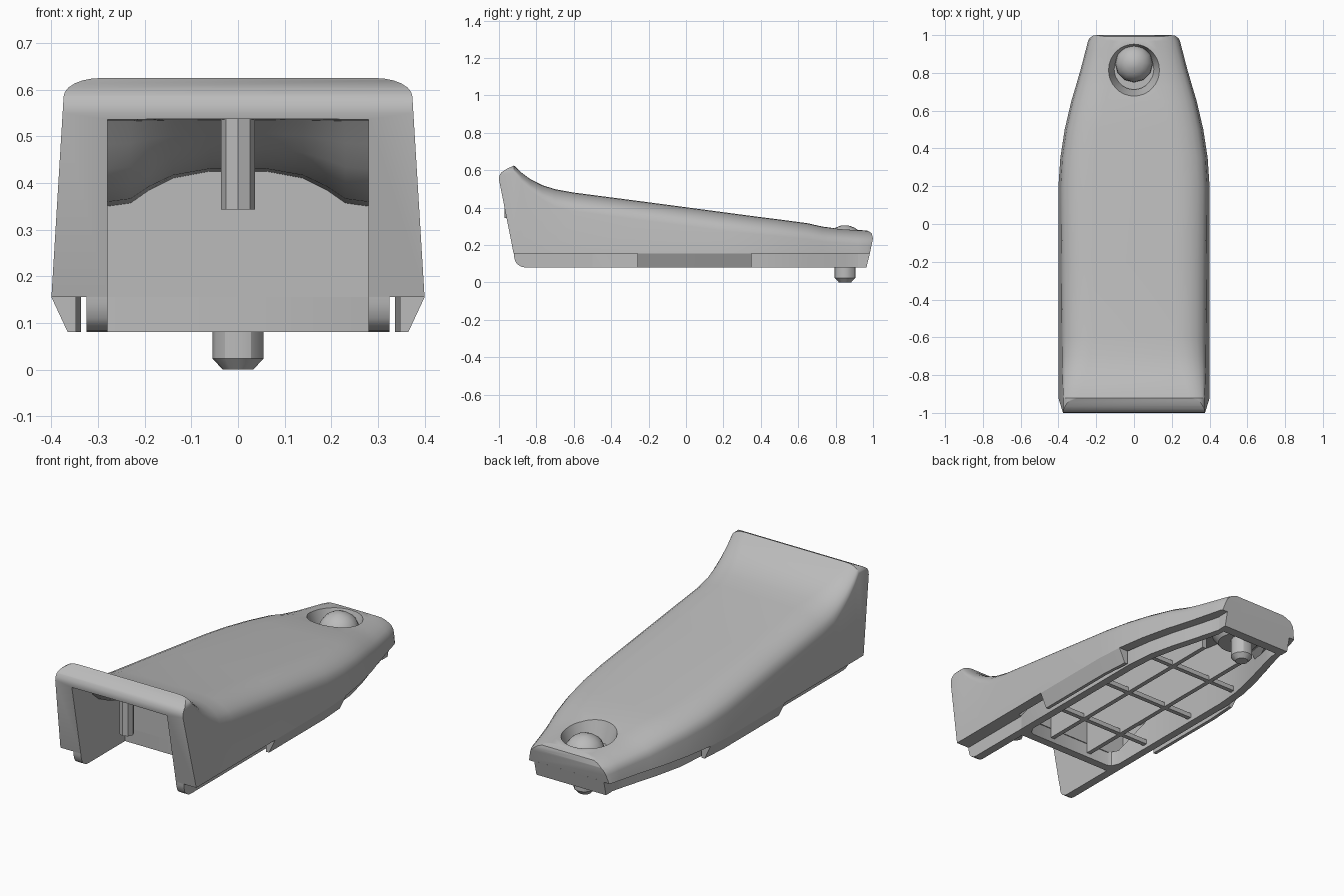
import bpy, bmesh
from math import cos, sin, pi
from mathutils import Vector

cube = bpy.data.objects.get("Cube")
if cube:
    bpy.data.objects.remove(cube, do_unlink=True)

grey = bpy.data.materials.new("plain grey")
grey.use_nodes = True
grey.diffuse_color = (0.5, 0.5, 0.5, 1)
grey.node_tree.nodes["Principled BSDF"].inputs["Base Color"].default_value = (0.5, 0.5, 0.5, 1)

# Body stations: y, crest height, half width, shoulder width, shoulder drop
STATIONS = [
    (-1.02, .625, .40, .08, .04), (-.92, .625, .40, .08, .04), (-.88, .587, .40, .09, .05),
    (-.83, .55, .40, .11, .06), (-.77, .52, .40, .13, .075), (-.7, .498, .40, .15, .095),
    (-.6, .48, .40, .17, .1), (-.2, .428, .40, .17, .1), (.2, .375, .40, .17, .1),
    (.35, .355, .39, .17, .095), (.5, .336, .367, .17, .09), (.65, .316, .332, .17, .085),
    (.73, .298, .308, .17, .08), (.82, .287, .282, .17, .075), (.92, .28, .256, .17, .075),
    (.97, .277, .243, .17, .075), (1.02, .275, .215, .16, .075)]


def station(y):
    for a, b in zip(STATIONS, STATIONS[1:]):
        if y <= b[0]:
            t = (y - a[0]) / (b[0] - a[0])
            return [p + (q - p) * t for p, q in zip(a, b)]
    return STATIONS[-1]


def finish(name, bm):
    bmesh.ops.recalc_face_normals(bm, faces=bm.faces)
    mesh = bpy.data.meshes.new(name)
    bm.to_mesh(mesh)
    bm.free()
    mesh.materials.append(grey)
    ob = bpy.data.objects.new(name, mesh)
    bpy.context.collection.objects.link(ob)
    return ob


def loft_mesh(sections, closed=False):
    """Skin equal-length closed sections; cap the ends unless closed."""
    bm = bmesh.new()
    rings = [[bm.verts.new(p) for p in s] for s in sections]
    pairs = list(zip(rings, rings[1:]))
    if closed:
        pairs.append((rings[-1], rings[0]))
    else:
        bm.faces.new(rings[0])
        bm.faces.new(rings[-1])
    n = len(rings[0])
    for a, b in pairs:
        for i in range(n):
            j = (i + 1) % n
            bm.faces.new((a[i], a[j], b[j], b[i]))
    return bm


def mirrored(half, y):
    """Full section from a right half listed bottom to top."""
    return [(x, y, z) for x, z in half] + [(-x, y, z) for x, z in reversed(half)]


def turned(name, y, profile, sides):
    """Vertical turned part at x = 0 from (radius, z) pairs."""
    rings = [[(r * cos(2 * pi * i / sides), y + r * sin(2 * pi * i / sides), z)
              for i in range(sides)] for r, z in profile]
    return finish(name, loft_mesh(rings))


def side_prism(name, x0, x1, profile):
    """Prism across x from a (y, z) outline."""
    return finish(name, loft_mesh([[(x, y, z) for y, z in profile] for x in (x0, x1)]))


def cut(target, cutter):
    mod = target.modifiers.new("cut", "BOOLEAN")
    mod.operation, mod.solver, mod.object = "DIFFERENCE", "EXACT", cutter
    bpy.context.view_layer.objects.active = target
    bpy.ops.object.modifier_apply(modifier=mod.name)
    bpy.data.objects.remove(cutter, do_unlink=True)


# Outer body with rounded shoulders and a flat lower edge
def body_section(y):
    _, top, w, rx, rz = station(y)
    tw = w - .025 * (top - .155) / .45
    half = [(w, .155)]
    for k in range(7):
        a = k * pi / 12
        half.append((tw - rx + rx * cos(a), top - rz + rz * sin(a)))
    return mirrored(half, y)


bm = loft_mesh([body_section(s[0]) for s in STATIONS])
bmesh.ops.recalc_face_normals(bm, faces=bm.faces)

# Trim the ends to the raked front, rounded lip and rounded tail
FRONT = [(-.922, .155), (-1, .55), (-.998, .57), (-.988, .587), (-.965, .603), (-.92, .625)]
BACK = [(.97, .277), (.993, .262), (1, .235), (.985, .165), (.965, .08)]
for chain in (FRONT, BACK):
    for (ya, za), (yb, zb) in zip(chain, chain[1:]):
        normal = Vector((0, za - zb, yb - ya))
        res = bmesh.ops.bisect_plane(bm, geom=bm.verts[:] + bm.edges[:] + bm.faces[:],
                                     plane_co=(0, ya, za), plane_no=normal, clear_outer=True)
        edges = [e for e in res["geom_cut"] if isinstance(e, bmesh.types.BMEdge)]
        edges = [e for e in edges if e.is_boundary]
        if edges:
            bmesh.ops.contextual_create(bm, geom=edges)
body = finish("outer_shell", bm)


# Hollow underside, with a thicker roof under the button
def cavity_section(y):
    _, top, w, rx, rz = station(y)
    s = w - .055
    roof = top - (.095 if y > .68 else .05)
    return mirrored([(s, -.1), (s, roof - rz - .01), (s - rx * .4, roof - .02), (s - rx, roof)], y)


cut(body, finish("cavity", loft_mesh(
    [cavity_section(y) for y in (-.5, -.2, .2, .35, .5, .65, .69, .82, .92)])))

# Front pocket whose arched ceiling follows the scooped top
ARCH = [(.28, .35), (.23, .357), (.19, .385), (.14, .41), (.06, .425)]
SLOPE = [(-1.1, 0), (-.9, .04), (-.86, .3), (-.82, .58), (-.77, .8), (-.7, .95), (-.55, 1)]


def pocket_section(y, t):
    return mirrored([(.28, -.1)] + [(x, .54 + (z - .54) * t) for x, z in ARCH], y)


cut(body, finish("pocket", loft_mesh([pocket_section(y, t) for y, t in SLOPE])))

# Round recess with a cup beneath it
cut(body, turned("recess", .82, [(.105, .2), (.15, .33)], 32))
cup = turned("button_cup", .82, [(.1, .12), (.13, .16), (.13, .195)], 24)

# Button dome and stepped pin
dome = [(.1 * cos(a), .215 + .09 * sin(a)) for a in [k * pi / 12 for k in range(-1, 6)]]
button = turned("button_dome", .85, dome + [(.012, .305)], 12)
pin = turned("pin", .85, [(.033, 0), (.055, .024), (.055, .2)], 12)

# Small post under the front lip
post = turned("front_post", -.935, [(.036, .343), (.036, .55)], 8)

# Inner frame: a wall set in from the body outline
sides = [(.28, -.55), (.305, -.54), (.325, -.5)]
sides += [(min(.325, station(y)[2] - .055), y) for y in (0, .2, .35, .5, .65, .75, .85, .92)]
sides += [(.2, .96)]
outline = sides + [(-x, y) for x, y in reversed(sides)]
frame = []
for x, y in outline:
    xi, yi = x * .87, .2 + (y - .2) * .94
    top = .16 if y < -.45 else station(y)[1] - .08
    frame.append([(x, y, .08), (xi, yi, .08), (xi, yi, top), (x, y, top)])
frame = finish("inner_frame", loft_mesh(frame, closed=True))

# Tail panel flush with the raked back
tail = side_prism("tail_panel", -.205, .205, [(.92, .08), (.965, .08), (.984, .16), (.92, .16)])
parts = [body, cup, button, pin, post, frame, tail]


# Stiffening ribs; tall ones reach up to the ceiling
def rib(name, x0, x1, ys, bottom, height=1):
    rings = []
    for y in ys:
        top = min(station(y)[1] - .04, bottom + height)
        rings.append([(x0, y, bottom), (x1, y, bottom), (x1, y, top), (x0, y, top)])
    return finish(name, loft_mesh(rings))


# Rounded runners under the front cheeks, chamfered side tabs and long ribs
RUNNER = [(-.5, .08), (-.86, .08), (-.88, .083), (-.9, .095), (-.912, .11), (-.92, .14),
          (-.92, .17), (-.5, .17)]
for side, label in ((-1, "right"), (1, "left")):
    parts.append(side_prism(label + "_runner", side * .28, side * .325, RUNNER))
    tab = []
    for y in (-.26, .2, .35):
        w = station(y)[2]
        tab.append([(side * (w - d), y, z) for d, z in
                    ((.053, .08), (.035, .08), (0, .155), (.003, .16), (.053, .16))])
    parts.append(finish(label + "_side_tab", loft_mesh(tab)))
    x = side * .12
    parts.append(rib(label + "_long_rib", x - .012, x + .012, (-.5, 0, .35, .7), .1))

# Shallow cross ribs
for i, y in enumerate((-.25, .1, .45)):
    half = min(.3, station(y)[2] - .09)
    parts.append(rib("cross_rib_%d" % (i + 1), -half, half, (y - .012, y + .012), .1, .025))

# Smooth shading with crisp edges
for ob in bpy.context.selected_objects:
    ob.select_set(False)
for ob in parts:
    ob.select_set(True)
bpy.context.view_layer.objects.active = body
bpy.ops.object.shade_smooth_by_angle(angle=pi / 6)
